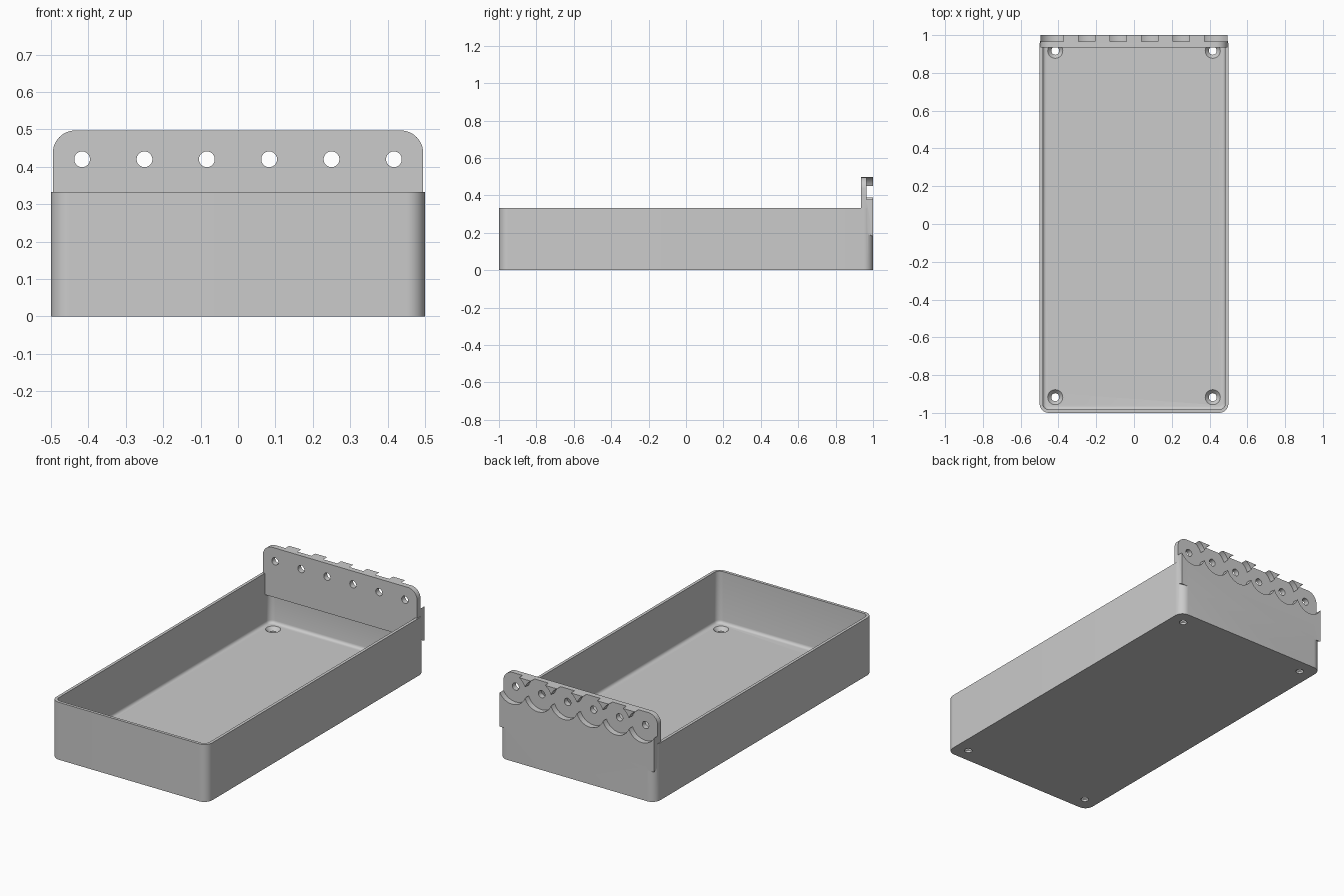
import bpy, bmesh
from math import sin, cos, pi

cube = bpy.data.objects.get("Cube")
if cube:
    bpy.data.objects.remove(cube, do_unlink=True)

grey = bpy.data.materials.new("light grey plastic")
grey.use_nodes = True
grey.diffuse_color = (0.6, 0.6, 0.6, 1)
grey.node_tree.nodes["Principled BSDF"].inputs["Base Color"].default_value = (0.6, 0.6, 0.6, 1)

HOLE_Z = 0.42
SLOT_X = [(i - 2.5) / 6 for i in range(6)]


def arc(cx, cy, r, start, end, steps):
    return [(cx + r * cos(start + (end - start) * i / steps),
             cy + r * sin(start + (end - start) * i / steps)) for i in range(steps + 1)]


def rounded_rect(hx, hy, r):
    pts = []
    for k, (sx, sy) in enumerate([(1, 1), (-1, 1), (-1, -1), (1, -1)]):
        pts += arc(sx * (hx - r), sy * (hy - r), r, k * pi / 2, (k + 1) * pi / 2, 10)
    return pts


def circle(cx, cy, r, n=40):
    return arc(cx, cy, r, 0, 2 * pi, n)[:-1]


def loft(name, rings):
    """Skin matching rings of 3D points and cap both ends."""
    bm = bmesh.new()
    loops = [[bm.verts.new(p) for p in ring] for ring in rings]
    for a, b in zip(loops, loops[1:]):
        for i in range(len(a)):
            j = (i + 1) % len(a)
            bm.faces.new((a[i], a[j], b[j], b[i]))
    bm.faces.new(loops[0])
    bm.faces.new(loops[-1])
    bmesh.ops.recalc_face_normals(bm, faces=bm.faces)
    mesh = bpy.data.meshes.new(name)
    bm.to_mesh(mesh)
    bm.free()
    mesh.materials.append(grey)
    obj = bpy.data.objects.new(name, mesh)
    bpy.context.collection.objects.link(obj)
    return obj


def at_z(pts, z):
    return [(x, y, z) for x, y in pts]


def at_y(pts, y):
    return [(x, y, z) for x, z in pts]


def combine(target, tool, operation):
    """Apply a boolean and remove the tool."""
    mod = target.modifiers.new(operation.lower(), 'BOOLEAN')
    mod.operation, mod.solver, mod.object = operation, 'EXACT', tool
    bpy.ops.object.select_all(action='DESELECT')
    bpy.context.view_layer.objects.active = target
    target.select_set(True)
    bpy.ops.object.modifier_apply(modifier=mod.name)
    bpy.data.objects.remove(tool, do_unlink=True)


# Open tray with rounded corners
outer = rounded_rect(0.5, 1.0, 0.05)
tray = loft("tray_with_hanging_plate", [at_z(outer, 0), at_z(outer, 0.333)])

# Hollow, with a small fillet around the floor
hollow = []
for i in range(5):
    a = i * pi / 8
    inset = 0.017 + 0.017 * (1 - sin(a))
    hollow.append(at_z(rounded_rect(0.5 - inset, 1 - inset, 0.05 - inset),
                       0.033 + 0.017 * (1 - cos(a))))
hollow.append(at_z(rounded_rect(0.483, 0.983, 0.033), 0.5))
combine(tray, loft("hollow_cutter", hollow), 'DIFFERENCE')

# Hanging plate at the back, with rounded top corners and a sloped underside
top = arc(0.435, 0.437, 0.06, 0, pi / 2, 12) + arc(-0.435, 0.437, 0.06, pi / 2, pi, 12)
plate = loft("hanging_plate", [
    at_y(top + [(-0.495, low), (0.495, low)], y) for y, low in [(0.935, 0.21), (1.0, 0.18)]])
combine(tray, plate, 'UNION')

# Overlapping round pockets in the back of the plate, each with a through hole
for x in SLOT_X:
    for name, r, y0 in [("pocket_cutter", 0.089, 0.966), ("hole_cutter", 0.021, 0.9)]:
        ring = circle(x, HOLE_Z, r, 64)
        combine(tray, loft(name, [at_y(ring, y0), at_y(ring, 1.1)]), 'DIFFERENCE')

# Countersunk floor holes
for sx in (-1, 1):
    for sy in (-1, 1):
        rings = [at_z(circle(sx * 0.417, sy * 0.917, r), z)
                 for r, z in [(0.021, -0.05), (0.021, 0.012), (0.04, 0.0332), (0.04, 0.036)]]
        combine(tray, loft("countersink_cutter", rings), 'DIFFERENCE')

bpy.ops.object.select_all(action='DESELECT')
bpy.context.view_layer.objects.active = tray
tray.select_set(True)
bpy.ops.object.shade_smooth_by_angle(angle=pi / 6)
